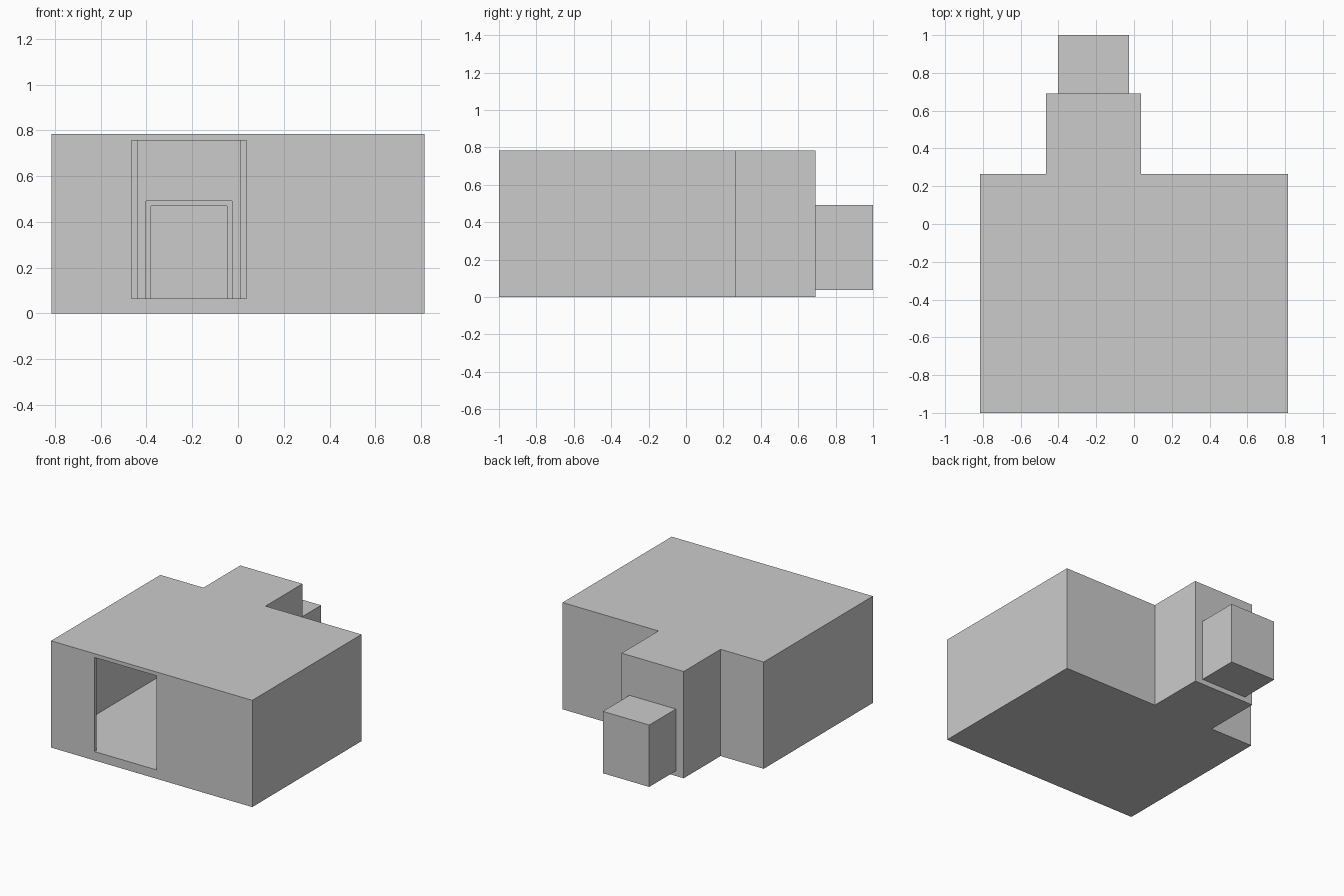
import bpy
import bmesh
from mathutils import Vector

default = bpy.data.objects.get("Cube")
if default:
    bpy.data.objects.remove(default, do_unlink=True)

# One plain grey for the whole shell
grey = bpy.data.materials.new("plain_grey")
grey.use_nodes = True
colour = (0.6, 0.6, 0.6, 1)
grey.diffuse_color = colour
grey.node_tree.nodes["Principled BSDF"].inputs["Base Color"].default_value = colour


def box(name, xs, ys, zs):
    """Axis-aligned box between the given limits."""
    low, high = (Vector(c) for c in zip(xs, ys, zs))
    bm = bmesh.new()
    bmesh.ops.create_cube(bm, size=1)
    for v in bm.verts:
        v.co = (low + high) / 2 + v.co * (high - low)
    mesh = bpy.data.meshes.new(name)
    bm.to_mesh(mesh)
    bm.free()
    mesh.materials.append(grey)
    obj = bpy.data.objects.new(name, mesh)
    bpy.context.collection.objects.link(obj)
    return obj


def carve(obj, xs, ys, zs):
    """Cut a box-shaped hollow out of an object."""
    cutter = box("cutter", xs, ys, zs)
    cutter.hide_render = True
    mod = obj.modifiers.new("hollow", "BOOLEAN")
    mod.operation = "DIFFERENCE"
    mod.solver = "EXACT"
    mod.object = cutter
    bpy.context.view_layer.objects.active = obj
    bpy.ops.object.modifier_apply(modifier=mod.name)
    bpy.data.objects.remove(cutter, do_unlink=True)


def inset(span, wall):
    return span[0] + wall, span[1] - wall


WALL, THIN = 0.028, 0.022
FLOOR, CEILING, ROOF = 0.065, 0.755, 0.783
inside = (FLOOR, CEILING)

room_x, room_y = (-0.816, 0.816), (-1, 0.265)
hall_x, hall_y = (-0.466, 0.038), (0.265, 0.692)
niche_x, niche_y, niche_z = (-0.402, -0.026), (0.692, 1), (0.037, 0.491)

# Main room: hollow, with a doorway at the front and a matching one at the back
room = box("main_room", room_x, room_y, (0, ROOF))
carve(room, inset(room_x, WALL), inset(room_y, WALL), inside)
carve(room, hall_x, (-1.1, 0.4), inside)

# Rear hall: open to the room, with a low opening in its end wall
hall = box("rear_hall", hall_x, hall_y, (0, ROOF))
carve(hall, inset(hall_x, WALL), (0.2, hall_y[1] - WALL), inside)
carve(hall, niche_x, (0.5, 0.8), (FLOOR, niche_z[1]))

# Small raised niche at the very back, closed at its end
niche = box("end_niche", niche_x, niche_y, niche_z)
carve(niche, inset(niche_x, THIN), (0.6, niche_y[1] - THIN),
      (FLOOR, niche_z[1] - THIN))
